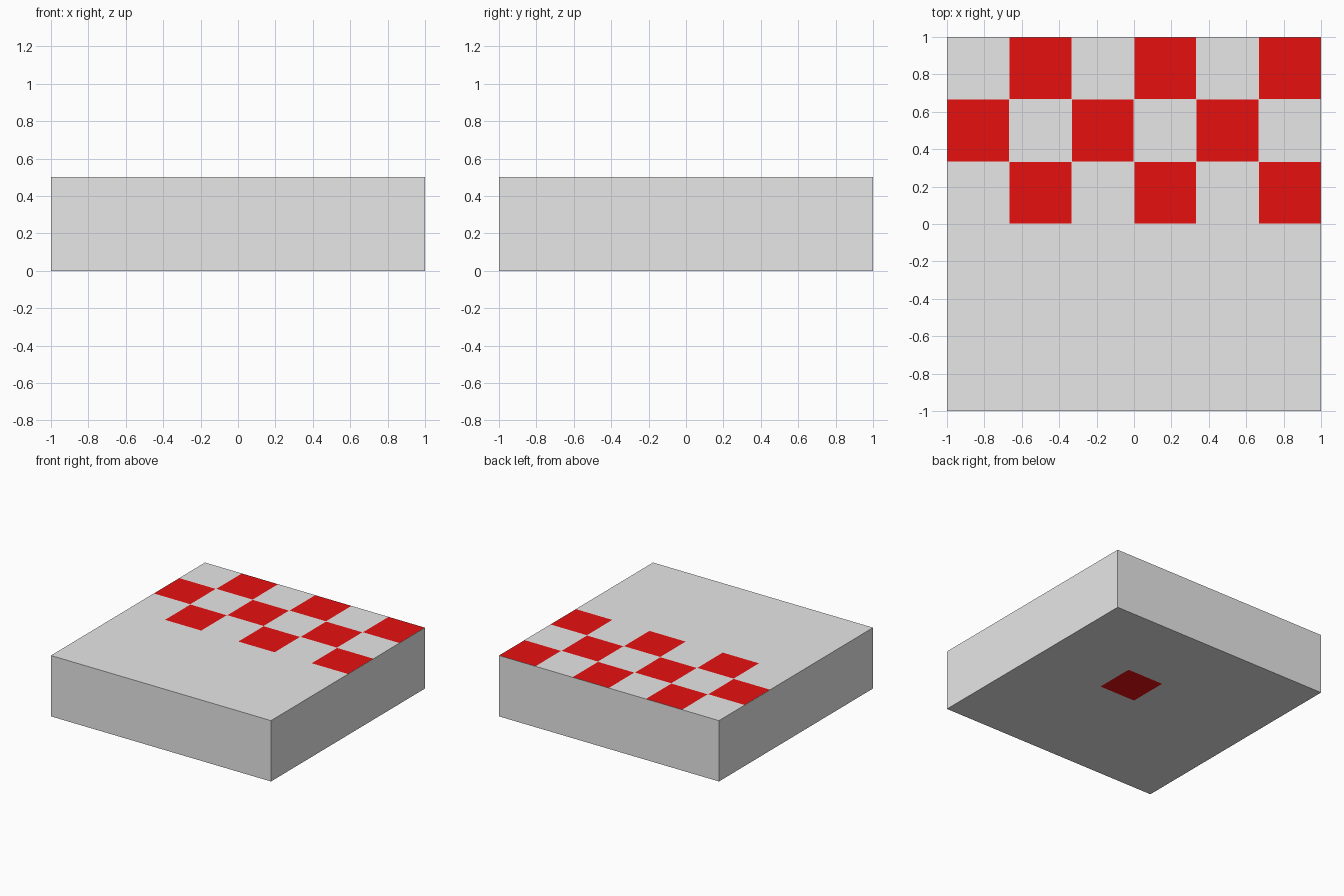
import bpy
import bmesh
from mathutils import Matrix, Vector

if "Cube" in bpy.data.objects:
    bpy.data.objects.remove(bpy.data.objects["Cube"])

HEIGHT = 0.5
CELL = 1 / 3


def make_material(name, color):
    mat = bpy.data.materials.new(name)
    mat.diffuse_color = (*color, 1)
    mat.use_nodes = True
    mat.node_tree.nodes["Principled BSDF"].inputs["Base Color"].default_value = mat.diffuse_color
    return mat


# Slab: a flat block standing on z = 0
bm = bmesh.new()
bmesh.ops.create_cube(bm, size=1, matrix=Matrix.Translation((0, 0, HEIGHT / 2))
                      @ Matrix.Diagonal((2, 2, HEIGHT, 1)))


def cut(point, normal):
    bmesh.ops.bisect_plane(bm, geom=bm.verts[:] + bm.edges[:] + bm.faces[:],
                           plane_co=point, plane_no=normal)


# Cut into cells: six columns, and three rows on the back half
for i in range(-2, 3):
    cut((i * CELL, 0, 0), (1, 0, 0))
for i in range(3):
    cut((0, i * CELL, 0), (0, 1, 0))

# Red cells: checkers on the top, one square underneath
bm.normal_update()
red_faces = []
for face in bm.faces:
    c = face.calc_center_median()
    if abs(face.normal.z) < 0.5 or c.y < 0:
        continue
    col, row = int((c.x + 1) / CELL), int(c.y / CELL)
    on_top = face.normal.z > 0
    if (on_top and (col + row) % 2 == 1) or (not on_top and (col, row) == (3, 0)):
        red_faces.append(face)

# Thin grey margin keeps the squares from touching at the corners
bmesh.ops.inset_individual(bm, faces=red_faces, thickness=0.003)
for face in red_faces:
    face.material_index = 1

mesh = bpy.data.meshes.new("checkered_slab")
bm.to_mesh(mesh)
bm.free()
mesh.materials.append(make_material("light grey", (0.8, 0.8, 0.8)))
mesh.materials.append(make_material("red", (0.8, 0.005, 0.005)))
slab = bpy.data.objects.new("checkered_slab", mesh)
bpy.context.collection.objects.link(slab)
